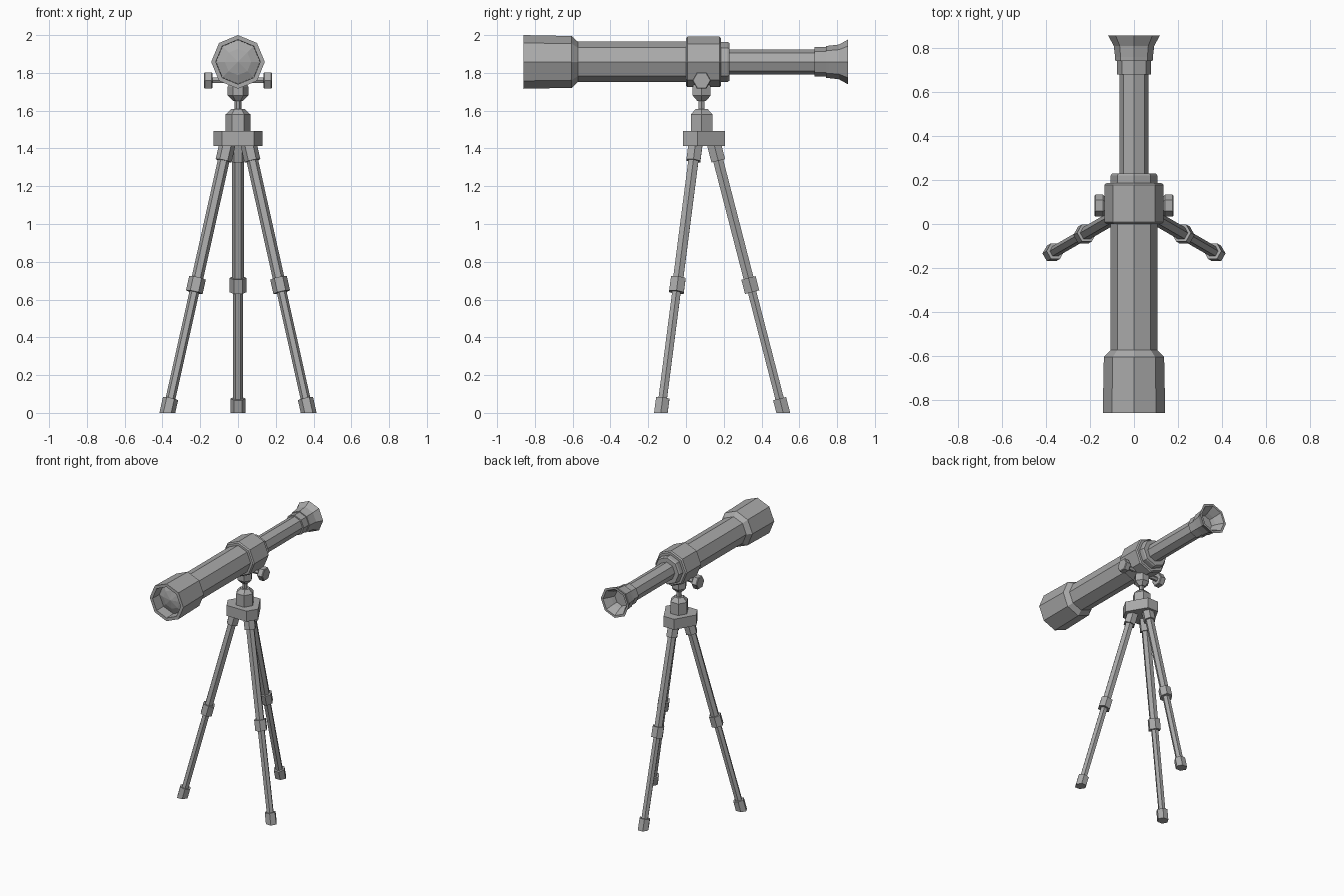
import bpy, bmesh, math
from mathutils import Vector, Matrix

cube = bpy.data.objects.get("Cube")
if cube:
    bpy.data.objects.remove(cube, do_unlink=True)

grey = bpy.data.materials.new("matte_grey")
grey.use_nodes = True
COLOUR = (0.4, 0.4, 0.4, 1)
grey.diffuse_color = COLOUR
grey.node_tree.nodes["Principled BSDF"].inputs["Base Color"].default_value = COLOUR

AXIS_Y = 0.083    # tripod centre line
TUBE_Z = 1.858    # height of the optical axis


def finish(name, bm):
    bmesh.ops.recalc_face_normals(bm, faces=bm.faces)
    mesh = bpy.data.meshes.new(name)
    bm.to_mesh(mesh)
    bm.free()
    mesh.materials.append(grey)
    obj = bpy.data.objects.new(name, mesh)
    bpy.context.collection.objects.link(obj)
    return obj


def lathe(name, origin, axis, side, profile, sides):
    """Faceted turned part: profile holds (distance along axis, radius)."""
    origin, axis = Vector(origin), Vector(axis).normalized()
    u = Vector(side).normalized()
    v = axis.cross(u)
    bm = bmesh.new()
    rings = []
    for d, r in profile:
        c = origin + axis * d
        if r == 0:
            rings.append([bm.verts.new(c)])
            continue
        angles = [math.tau * i / sides for i in range(sides)]
        rings.append([bm.verts.new(c + (u * math.cos(a) + v * math.sin(a)) * r) for a in angles])
    for a, b in zip(rings, rings[1:]):
        for i in range(sides):
            j = (i + 1) % sides
            if len(a) == 1:
                bm.faces.new((a[0], b[i], b[j]))
            elif len(b) == 1:
                bm.faces.new((a[i], a[j], b[0]))
            else:
                bm.faces.new((a[i], a[j], b[j], b[i]))
    for ring in (rings[0], rings[-1]):
        if len(ring) > 1:
            bm.faces.new(ring)
    return finish(name, bm)


def cut_level(obj, axis, height, low):
    """Slide one end of a slanted prism along its axis to a level height."""
    verts = obj.data.vertices
    mid = sum(v.co.z for v in verts) / len(verts)
    for v in verts:
        if (v.co.z < mid) == low:
            v.co += axis * ((height - v.co.z) / axis.z)


# Optical tubes, each running along y
def tube(name, profile):
    return lathe(name, (0, 0, TUBE_Z), (0, 1, 0), (1, 0, 0), profile, 8)


tube("main_tube", [(-0.815, 0), (-0.80, 0.07), (-0.78, 0.116), (-0.86, 0.118), (-0.86, 0.142),
                   (-0.605, 0.137), (-0.573, 0.107), (0.02, 0.107)])
tube("mount_collar", [(0, 0.125), (0.008, 0.134), (0.178, 0.134), (0.186, 0.125)])
tube("rear_ring", [(0.17, 0.106), (0.22, 0.106), (0.23, 0.1)])
tube("draw_tube", [(0.2, 0.067), (0.7, 0.067)])
tube("eyepiece_ring", [(0.68, 0.078), (0.75, 0.078)])
tube("eyepiece_cup", [(0.74, 0.085), (0.76, 0.086), (0.81, 0.092), (0.857, 0.118),
                      (0.857, 0.1), (0.80, 0.07), (0.77, 0.06), (0.77, 0)])

# Tilt bar with a knob on each end
lathe("tilt_bar", (-0.15, AXIS_Y, 1.76), (1, 0, 0), (0, 1, 0), [(0, 0.017), (0.3, 0.017)], 6)
for name, s in (("left_knob", 1), ("right_knob", -1)):
    lathe(name, (0.135 * s, AXIS_Y, 1.76), (s, 0, 0), (0, 1, 0),
          [(0, 0.045), (0.005, 0.05), (0.04, 0.05), (0.045, 0.045)], 6)


# Central column
def column(name, profile):
    lathe(name, (0, AXIS_Y, 0), (0, 0, 1), (1, 0, 0), profile, 6)


column("column", [(1.48, 0.066), (1.58, 0.066), (1.61, 0.035)])
column("neck", [(1.6, 0.018), (1.66, 0.018)])
column("swivel_cup", [(1.65, 0.025), (1.68, 0.055), (1.725, 0.055), (1.75, 0.045)])

# Hub: a triangle with cut corners, one corner facing each leg
bm = bmesh.new()
outline = []
for k in range(3):
    for turn in (-19.7, 19.7):
        a = math.radians(90 + 120 * k + turn)
        outline.append(bm.verts.new((0.131 * math.cos(a), AXIS_Y + 0.131 * math.sin(a), 1.412)))
base = bm.faces.new(outline)
top = bmesh.ops.extrude_face_region(bm, geom=[base])["geom"]
bmesh.ops.translate(bm, vec=(0, 0, 0.08), verts=[g for g in top if isinstance(g, bmesh.types.BMVert)])
finish("hub", bm)

# Three splayed legs
for k, where in enumerate(("back", "right", "left")):
    a = math.radians(90 + 120 * k)
    out = Vector((math.cos(a), math.sin(a), 0))
    side = Vector((-out.y, out.x, 0))
    foot = Vector((0, AXIS_Y, 0)) + out * 0.432
    axis = Vector((0, AXIS_Y, 1.412)) + out * 0.068 - foot
    length = axis.length
    axis.normalize()

    def leg_part(part, start, end, radius):
        return lathe(f"{where}_{part}", foot, axis, side, [(start, radius), (end, radius)], 6)

    cut_level(leg_part("foot", 0, 0.078, 0.041), axis, 0, True)
    leg_part("lower_leg", 0.05, 0.7, 0.026)
    leg_part("leg_clamp", 0.66, 0.738, 0.045)
    upper = leg_part("upper_leg", 0.7, length, 0.031)
    cut_level(upper, axis, 1.415, False)
    cut_level(leg_part("leg_socket", length - 0.08, length, 0.043), axis, 1.415, False)
